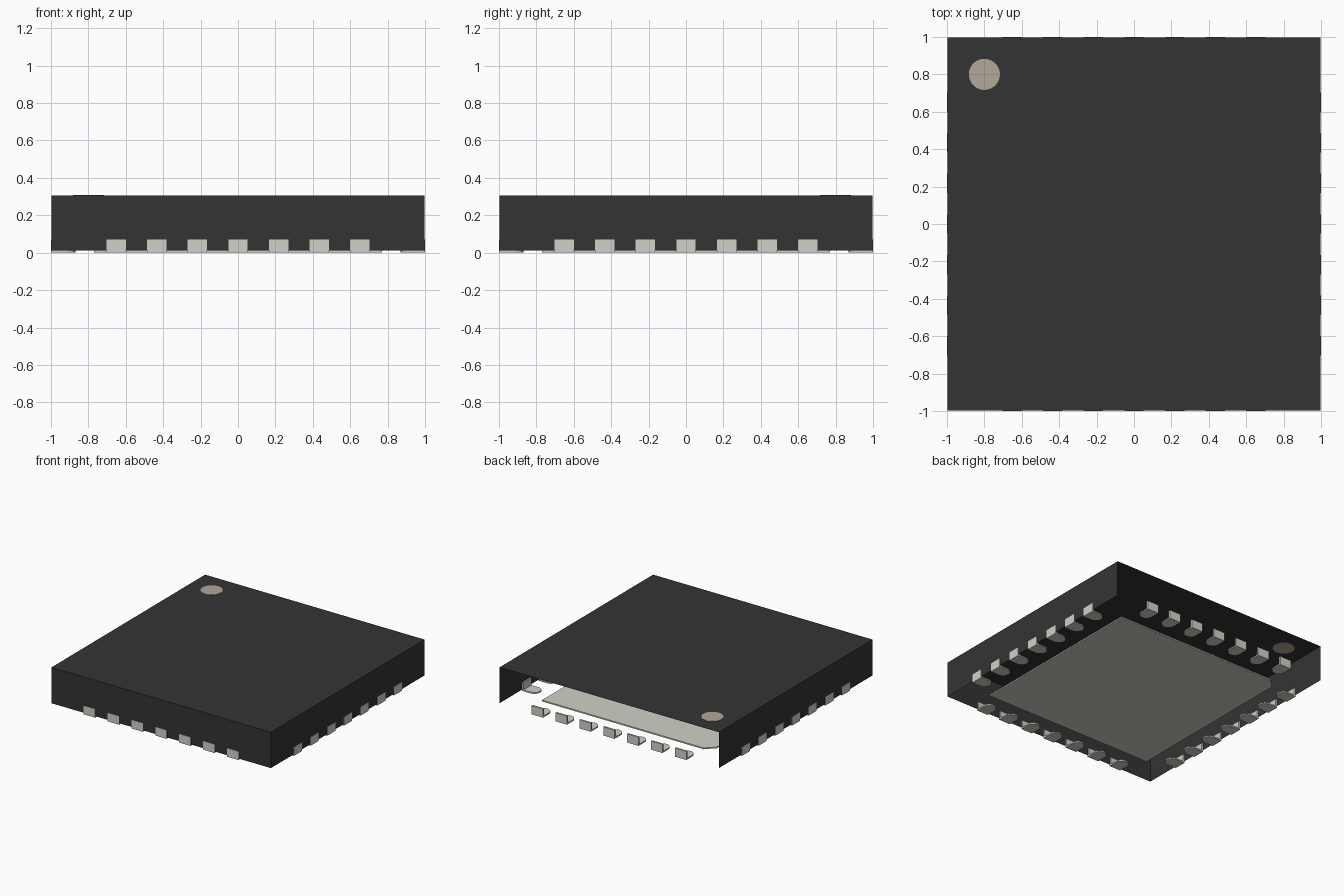
import bpy, bmesh, math
from mathutils import Matrix

cube = bpy.data.objects.get("Cube")
if cube:
    bpy.data.objects.remove(cube, do_unlink=True)


def material(name, rgb):
    m = bpy.data.materials.new(name)
    m.use_nodes = True
    m.diffuse_color = (*rgb, 1)
    m.node_tree.nodes["Principled BSDF"].inputs["Base Color"].default_value = (*rgb, 1)
    return m


BLACK = material("black_plastic", (0.034, 0.034, 0.034))
METAL = material("pale_metal", (0.645, 0.635, 0.57))
MARK = material("tan_marking", (0.435, 0.398, 0.316))


def finish(bm, name, mat):
    mesh = bpy.data.meshes.new(name)
    bm.to_mesh(mesh)
    bm.free()
    mesh.materials.append(mat)
    obj = bpy.data.objects.new(name, mesh)
    bpy.context.collection.objects.link(obj)
    return obj


def add_box(bm, lo, hi):
    size = [b - a for a, b in zip(lo, hi)]
    mid = [(a + b) / 2 for a, b in zip(lo, hi)]
    return bmesh.ops.create_cube(
        bm, size=1, matrix=Matrix.Translation(mid) @ Matrix.Diagonal((*size, 1)))


def add_plate(bm, outline, z0, z1):
    """Closed flat plate from a counter-clockwise outline."""
    face = bm.faces.new([bm.verts.new((x, y, z0)) for x, y in outline])
    ext = bmesh.ops.extrude_face_region(bm, geom=[face], use_keep_orig=True)
    for v in ext["geom"]:
        if isinstance(v, bmesh.types.BMVert):
            v.co.z = z1
    bmesh.ops.recalc_face_normals(bm, faces=bm.faces[:])


BODY = 0.997      # half width of the shell
TOP = 0.306       # height of the shell
FOIL = 0.011      # thickness of the bottom contacts

# Shell: top and three walls, open underneath and at the back
bm = bmesh.new()
add_box(bm, (-BODY, -BODY, FOIL), (BODY, BODY, TOP))
bm.normal_update()
open_sides = [f for f in bm.faces if f.normal.z < -0.5 or f.normal.y > 0.5]
bmesh.ops.delete(bm, geom=open_sides, context='FACES')
finish(bm, "package_shell", BLACK)

# Round corner marker, showing on both sides of the top
bm = bmesh.new()
bmesh.ops.create_cone(bm, cap_ends=True, segments=40, radius1=0.083, radius2=0.083,
                      depth=0.003, matrix=Matrix.Translation((-0.8, 0.8, TOP)))
finish(bm, "corner_marker", MARK)

# Centre pad with one clipped corner
P, C = 0.77, 0.07
bm = bmesh.new()
add_plate(bm, [(-P, -P), (P, -P), (P, P), (-P + C, P), (-P, P - C)], 0, FOIL)
finish(bm, "centre_pad", METAL)

# Contact: upright plate in the wall plus a foot with a rounded inner end
W, LENGTH, PITCH, COUNT = 0.052, 0.13, 0.217, 7
bm = bmesh.new()
arc = [(W * math.cos(a), -1 + LENGTH - W + W * math.sin(a))
       for a in [math.pi * i / 12 for i in range(13)]]
add_plate(bm, [(-W, -0.999), (W, -0.999)] + arc, 0, FOIL)
add_box(bm, (-W, -1, 0), (W, -0.985, 0.071))
contact_mesh = finish(bm, "front_contact_1", METAL)
mesh = contact_mesh.data
bpy.data.objects.remove(contact_mesh)

# Seven contacts along each of the four sides
for side, name in enumerate(("front", "left", "back", "right")):
    for i in range(COUNT):
        obj = bpy.data.objects.new(f"{name}_contact_{i + 1}", mesh)
        obj.matrix_world = (Matrix.Rotation(side * math.pi / 2, 4, 'Z')
                            @ Matrix.Translation(((i - 3) * PITCH, 0, 0)))
        bpy.context.collection.objects.link(obj)
